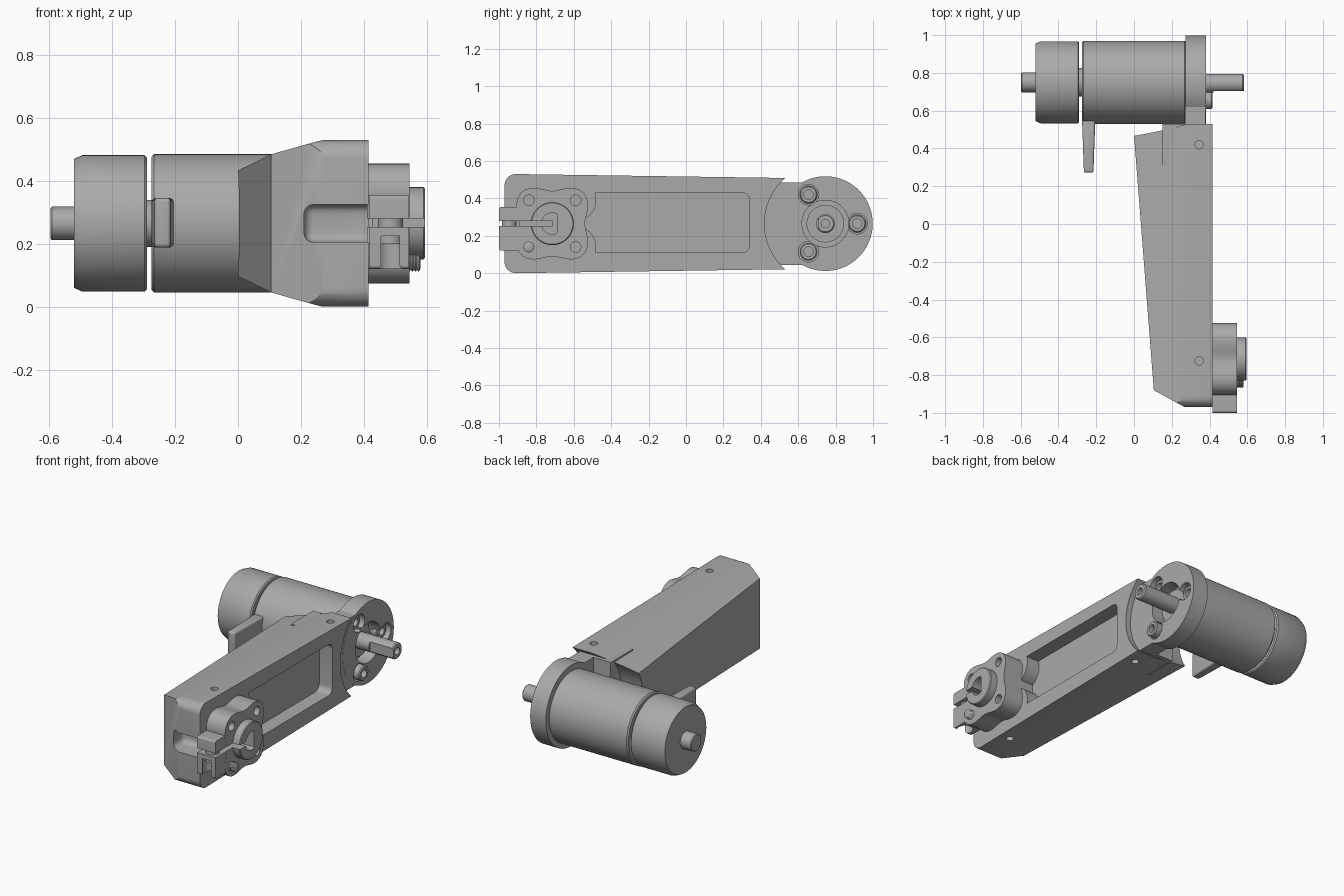
import bpy
import bmesh
from math import sin, cos, pi, radians
from mathutils import Matrix, Vector

cube = bpy.data.objects.get("Cube")
if cube:
    bpy.data.objects.remove(cube, do_unlink=True)

grey = bpy.data.materials.new("machined_grey")
grey.use_nodes = True
grey.diffuse_color = (0.4, 0.4, 0.4, 1)
grey.node_tree.nodes["Principled BSDF"].inputs["Base Color"].default_value = (0.4, 0.4, 0.4, 1)

MID = 0.265          # height of both axes
MOTOR_Y = 0.745
HUB_Y = -0.715


def finish(name, bm):
    bmesh.ops.recalc_face_normals(bm, faces=bm.faces)
    mesh = bpy.data.meshes.new(name)
    bm.to_mesh(mesh)
    bm.free()
    mesh.materials.append(grey)
    obj = bpy.data.objects.new(name, mesh)
    bpy.context.collection.objects.link(obj)
    return obj


def loft(name, rings):
    """Skin a list of equal rings and cap both ends."""
    bm = bmesh.new()
    loops = [[bm.verts.new(p) for p in ring] for ring in rings]
    n = len(loops[0])
    for a, b in zip(loops, loops[1:]):
        for i in range(n):
            j = (i + 1) % n
            bm.faces.new((a[i], a[j], b[j], b[i]))
    bm.faces.new(loops[0])
    bm.faces.new(loops[-1])
    return finish(name, bm)


def prism(name, outline, x0, x1):
    """Extrude a (y, z) outline along x."""
    return loft(name, [[(x, y, z) for y, z in outline] for x in (x0, x1)])


def lathe(name, profile, y, z, n=64):
    """Turn an (x, radius) profile about an axis along x."""
    turns = [2 * pi * i / n for i in range(n)]
    return loft(name, [[(x, y + r * cos(t), z + r * sin(t)) for t in turns] for x, r in profile])


def box(name, lo, hi, bevel=0):
    bm = bmesh.new()
    lo, hi = Vector(lo), Vector(hi)
    bmesh.ops.create_cube(bm, size=1, matrix=Matrix.Translation((lo + hi) / 2)
                          @ Matrix.Diagonal((*(hi - lo), 1)))
    if bevel:
        bmesh.ops.bevel(bm, geom=bm.edges[:], offset=bevel, segments=4, profile=0.5, affect='EDGES')
    return finish(name, bm)


def upright(name, x, y, r, z0, z1):
    bm = bmesh.new()
    bmesh.ops.create_cone(bm, cap_ends=True, segments=32, radius1=r, radius2=r, depth=z1 - z0,
                          matrix=Matrix.Translation((x, y, (z0 + z1) / 2)))
    return finish(name, bm)


def cut(obj, *cutters):
    """Subtract the cutters, bake the result and discard them."""
    for cutter in cutters:
        mod = obj.modifiers.new("cut", 'BOOLEAN')
        mod.operation = 'DIFFERENCE'
        mod.solver = 'EXACT'
        mod.object = cutter
        graph = bpy.context.evaluated_depsgraph_get()
        mesh = bpy.data.meshes.new_from_object(obj.evaluated_get(graph))
        obj.modifiers.clear()
        obj.data = mesh
        bpy.data.objects.remove(cutter, do_unlink=True)
    return obj


def arc(y, z, r, start, end, n=8):
    return [(y + r * cos(radians(start + (end - start) * i / n)),
             z + r * sin(radians(start + (end - start) * i / n))) for i in range(n + 1)]


def rounded(y0, y1, z0, z1, r):
    return (arc(y1 - r, z1 - r, r, 0, 90) + arc(y0 + r, z1 - r, r, 90, 180)
            + arc(y0 + r, z0 + r, r, 180, 270) + arc(y1 - r, z0 + r, r, 270, 360))


# Arm: rounded side outline, trimmed by sloping planes
outline = arc(-0.91, MID + 0.205, 0.06, 90, 180) + arc(-0.91, MID - 0.205, 0.06, 180, 270)
outline += [(0.6, MID - 0.243), (0.6, MID + 0.243)]
arm = prism("arm", outline, -0.05, 0.415)
bm = bmesh.new()
bm.from_mesh(arm.data)
planes = [((0, 0.47, MID), (-1.35, -0.105, 0)), ((0.105, -0.88, MID), (-0.09, -0.165, 0))]
planes += [((0, 0.47, MID + s * 0.168), (-0.273, 0.017, s)) for s in (1, -1)]
for point, normal in planes:
    bmesh.ops.bisect_plane(bm, geom=bm.verts[:] + bm.edges[:] + bm.faces[:], dist=1e-5,
                           plane_co=point, plane_no=Vector(normal).normalized(), clear_outer=True)
    bmesh.ops.holes_fill(bm, edges=[e for e in bm.edges if e.is_boundary], sides=0)
bmesh.ops.recalc_face_normals(bm, faces=bm.faces)
bm.to_mesh(arm.data)
bm.free()

# Arm cuts: motor clearance, side pocket, front slot, fixing holes
pocket = prism("pocket_cutter", rounded(-0.54, 0.34, 0.11, 0.43, 0.04), 0.325, 0.5)
cut(pocket, *[lathe("boss_cutter", [(0.2, 0.11), (0.6, 0.11)], -0.59, MID + s * 0.125) for s in (1, -1)])
cut(arm, lathe("clearance_cutter", [(-0.2, 0.325), (0.6, 0.325)], MOTOR_Y, MID, 128), pocket,
    box("slot_cutter", (0.21, -1.1, 0.205), (0.6, -0.84, 0.325), 0.03))
for y in (0.42, -0.725):
    cut(arm, upright("hole_cutter", 0.345, y, 0.022, 0.46, 0.6),
        upright("hole_cutter", 0.345, y, 0.022, -0.1, 0.07))

# Neck joining arm and motor flange
box("neck", (0.15, 0.31, 0.047), (0.275, 0.53, 0.485))
box("flange_neck", (0.27, 0.38, 0.045), (0.379, 0.56, 0.485))
neck_web = prism("flange_web", [(0.55, 0.045), (0.626, 0.045), (0.626, 0.485), (0.55, 0.485)], 0.27, 0.379)

# Motor flange with recessed centre and three screws
flange = lathe("motor_flange", [(0.272, 0.253), (0.38, 0.253)], MOTOR_Y, MID, 96)
screws = [(0.655, 0.42, 0.355), (0.655, 0.115, 0.415), (0.915, MID, 0.355)]
for part in (flange, neck_web):
    cut(part, lathe("centre_cutter", [(0.3, 0.125), (0.5, 0.125)], MOTOR_Y, MID))
    cut(part, *[lathe("screw_cutter", [(0.32, 0.055), (0.5, 0.055)], y, z, 32) for y, z, x in screws])
for y, z, x in screws:
    lathe("flange_screw", [(0.3, 0.047), (x - 0.006, 0.047), (x, 0.041), (x, 0.025), (x - 0.03, 0.025)], y, z, 32)

# Motor body, rear can and shafts
lathe("motor_body", [(-0.275, 0.212), (-0.267, 0.22), (0.267, 0.22), (0.275, 0.212)], 0.75, MID, 96)
lathe("rear_can", [(-0.522, 0.205), (-0.495, 0.217), (-0.297, 0.217), (-0.29, 0.21)], 0.75, MID, 96)
lathe("can_coupling", [(-0.3, 0.075), (-0.26, 0.075)], 0.75, MID)
lathe("rear_shaft", [(-0.597, 0.048), (-0.592, 0.053), (-0.51, 0.053)], 0.75, MID)
lathe("front_bearing", [(0.27, 0.1), (0.325, 0.1)], MOTOR_Y, MID)
shaft = lathe("output_shaft", [(0.27, 0.05), (0.575, 0.05), (0.582, 0.043), (0.582, 0.022), (0.54, 0.022)],
              MOTOR_Y, MID)
cut(shaft, box("flat_cutter", (0.42, 0.6, 0.1), (0.7, 0.705, 0.4)))

# Tapered tab in front of the motor
tab = box("motor_tab", (-0.275, 0.272, 0.188), (-0.205, 0.56, 0.345), 0.012)
for v in tab.data.vertices:
    v.co.x = -0.24 + (v.co.x + 0.24) * (0.72 + (v.co.y - 0.272))

# Clamping hub: lobed plate, collar and split ears
lobes = []
for i in range(96):
    t = 2 * pi * i / 96
    r = 0.205 - 0.03 * cos(4 * t)
    lobes.append((HUB_Y + r * cos(t), MID + r * sin(t)))
hub = prism("clamp_hub", lobes, 0.41, 0.545)
collar = lathe("hub_collar", [(0.53, 0.115), (0.59, 0.115), (0.595, 0.11)], HUB_Y, MID)
ears = prism("clamp_ears", rounded(-1.0, -0.86, 0.12, 0.355, 0.012), 0.416, 0.544)
bore = [(min(y, HUB_Y + 0.025), z) for y, z in arc(HUB_Y, MID, 0.057, 0, 352.5, 47)]
bore = list(dict.fromkeys(bore))
for part in (hub, collar, ears):
    cut(part, box("split_cutter", (0.41, -1.1, 0.253), (0.7, HUB_Y, 0.28)))
    if part != ears:
        cut(part, prism("bore_cutter", bore, 0.43, 0.7))
cut(hub, *[lathe("hub_hole_cutter", [(0.43, 0.028), (0.7, 0.028)], HUB_Y + a * 0.125, MID + b * 0.125, 32)
           for a in (1, -1) for b in (1, -1)])
for part in (ears, hub):
    cut(part, upright("clamp_screw_cutter", 0.485, -0.965, 0.046, 0.05, 0.225))
upright("clamp_screw", 0.485, -0.945, 0.04, 0.2, 0.3)

# Threaded screw end standing out of the hub
thread = [(0.43, 0.027)]
for i in range(4):
    x = 0.54 + i * 0.01
    thread += [(x, 0.023), (x + 0.005, 0.029)]
lathe("threaded_screw", thread + [(0.58, 0.02)], HUB_Y - 0.125, MID - 0.125, 32)

# Smooth shading with crisp edges
for obj in bpy.context.collection.objects:
    if obj.type == 'MESH' and obj.data.materials and obj.data.materials[0] == grey:
        obj.data.polygons.foreach_set("use_smooth", [True] * len(obj.data.polygons))
        obj.data.set_sharp_from_angle(angle=radians(30))
